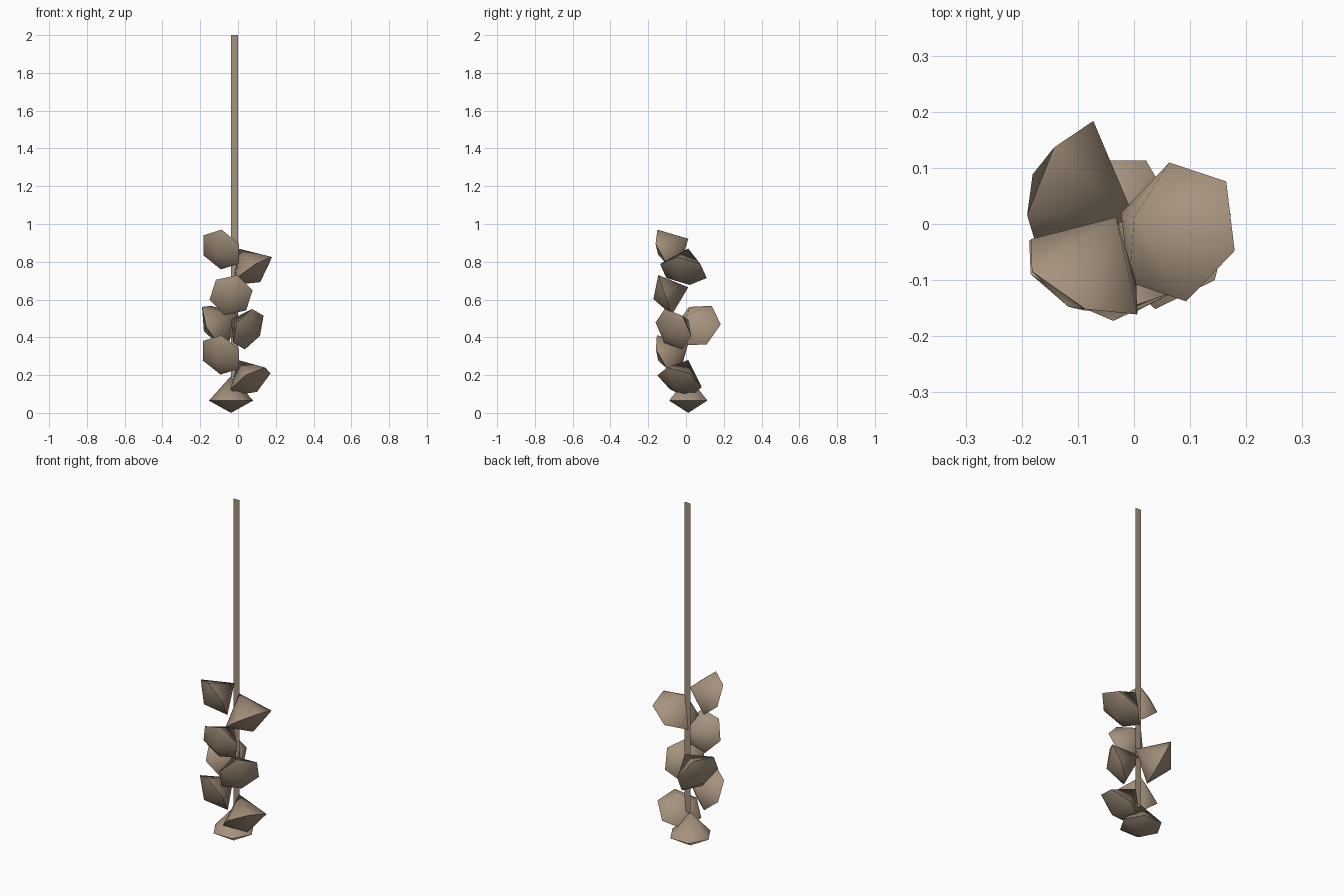
import bpy, bmesh, math
from mathutils import Vector

cube = bpy.data.objects.get("Cube")
if cube:
    bpy.data.objects.remove(cube, do_unlink=True)

# One dry brown colour for everything
brown = bpy.data.materials.new("dry_brown")
brown.use_nodes = True
color = (0.38, 0.29, 0.205, 1)
brown.diffuse_color = color
brown.node_tree.nodes["Principled BSDF"].inputs["Base Color"].default_value = color

STEM_Y = 0.012
STEM_LEFT = -0.037


def finish(name, bm):
    mesh = bpy.data.meshes.new(name)
    bm.to_mesh(mesh)
    bm.free()
    mesh.materials.append(brown)
    obj = bpy.data.objects.new(name, mesh)
    bpy.context.collection.objects.link(obj)
    return obj


# Six-sided bud: long cone from the stem to a rim, closed by a shallow cone
def bud(name, x, z, direction, radius, roll):
    d = Vector(direction).normalized()
    apex = Vector((x, STEM_Y, z))
    side = Vector((-d.y, d.x, 0))
    side = side.normalized() if side.length > 0.01 else Vector((1, 0, 0))
    up = side.cross(d).normalized()
    if up.z < 0:
        up.negate()
    length = radius * 1.11
    center = apex + d * length

    bm = bmesh.new()
    base = bm.verts.new(apex)
    tip = bm.verts.new(center + d * length / 2)
    rim = []
    for i in range(6):
        a = math.radians(roll + 60 * i)
        rim.append(bm.verts.new(center + radius * (up * math.cos(a) + side * math.sin(a))))
    for i in range(6):
        nxt = rim[(i + 1) % 6]
        bm.faces.new((base, rim[i], nxt))
        bm.faces.new((tip, nxt, rim[i]))
    bmesh.ops.recalc_face_normals(bm, faces=bm.faces)
    obj = finish(name, bm)
    bpy.ops.object.select_all(action='DESELECT')
    obj.select_set(True)
    bpy.context.view_layer.objects.active = obj
    bpy.ops.object.shade_smooth_by_angle(angle=math.radians(60))


# Flat ribbon stem
bm = bmesh.new()
corners = ((STEM_LEFT, 0.19), (0, 0.19), (0, 2), (STEM_LEFT, 2))
bm.faces.new([bm.verts.new((x, STEM_Y, z)) for x, z in corners])
finish("stem", bm)

# Buds from the bottom up: attachment x and z, direction, radius, roll
buds = [
    (STEM_LEFT, 0.195, (0, 0, -1), 0.117, 30),
    (0, 0.28, (0.48, -0.33, -0.81), 0.125, -5),
    (STEM_LEFT, 0.367, (-0.4, -0.8, -0.45), 0.12, 14),
    (STEM_LEFT, 0.493, (0.7, -0.6, -0.38), 0.118, -11),
    (0, 0.523, (-0.85, 0.36, -0.43), 0.13, 0),
    (STEM_LEFT, 0.665, (0, -0.95, -0.32), 0.117, 17),
    (0, 0.87, (0.54, -0.18, -0.82), 0.13, 0),
    (-0.032, 0.922, (-0.42, -0.78, -0.42), 0.12, 14),
]
# Roll of the rear bud follows its upper rim corner
rear = buds[4]
d = Vector(rear[2]).normalized()
side = Vector((-d.y, d.x, 0)).normalized()
up = side.cross(d)
up = up if up.z > 0 else -up
corner = Vector((-0.025, 0.081, 0.115))
buds[4] = rear[:5 - 1] + (math.degrees(math.atan2(corner.dot(side), corner.dot(up))),)

for i, spec in enumerate(buds):
    bud(f"bud_{i + 1}", *spec)
